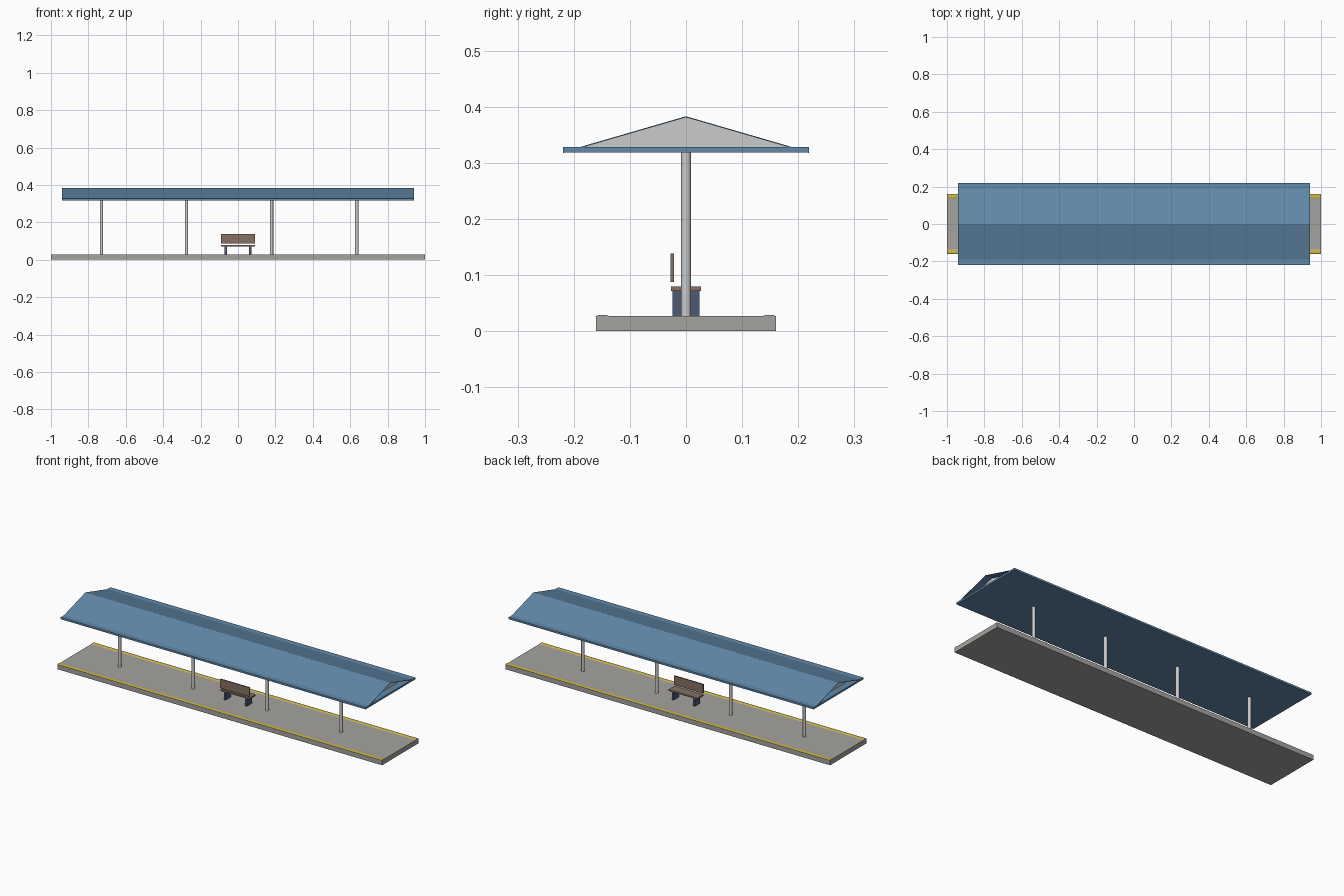
import bpy, bmesh

if "Cube" in bpy.data.objects:
    bpy.data.objects.remove(bpy.data.objects["Cube"])


def material(name, color):
    m = bpy.data.materials.new(name)
    m.diffuse_color = (*color, 1)
    m.use_nodes = True
    m.node_tree.nodes["Principled BSDF"].inputs["Base Color"].default_value = m.diffuse_color
    return m


BLUE = material("roof_blue", (0.12, 0.25, 0.40))
YELLOW = material("edge_yellow", (0.60, 0.48, 0.08))
WOOD = material("bench_wood", (0.24, 0.16, 0.12))
NAVY = material("leg_navy", (0.07, 0.10, 0.17))
GREY = material("concrete_grey", (0.38, 0.37, 0.35))


def finish(name, bm, *mats):
    me = bpy.data.meshes.new(name)
    bm.normal_update()
    bm.to_mesh(me)
    bm.free()
    ob = bpy.data.objects.new(name, me)
    bpy.context.collection.objects.link(ob)
    for m in mats:
        me.materials.append(m)
    return ob


def box(name, lo, hi, mat=None):
    bm = bmesh.new()
    bmesh.ops.create_cube(bm, size=1)
    for v in bm.verts:
        v.co = [(a + b) / 2 + c * (b - a) for a, b, c in zip(lo, hi, v.co)]
    return finish(name, bm, *([mat] if mat else []))


def extrude_x(profile, x0, x1):
    """Closed solid from a (y, z) profile swept along x."""
    bm = bmesh.new()
    face = bm.faces.new([bm.verts.new((x0, y, z)) for y, z in profile])
    ext = bmesh.ops.extrude_face_region(bm, geom=[face], use_keep_orig=True)
    for v in ext["geom"]:
        if isinstance(v, bmesh.types.BMVert):
            v.co.x = x1
    bmesh.ops.recalc_face_normals(bm, faces=bm.faces)
    return bm


# Platform with raised yellow safety edges
half = [(0.137, 0.027), (0.143, 0.029), (0.155, 0.029), (0.16, 0.027), (0.16, 0)]
profile = half + [(-y, z) for y, z in reversed(half)]
bm = extrude_x(profile, -1, 1)
for f in bm.faces:
    c = f.calc_center_median()
    if abs(f.normal.x) < 0.5 and c.z > 0.0275:
        f.material_index = 1
finish("platform", bm, GREY, YELLOW)

# Support posts
for i, x in enumerate((-0.73, -0.275, 0.18, 0.635)):
    bpy.ops.mesh.primitive_cylinder_add(vertices=12, radius=0.009, depth=0.293,
                                        location=(x, 0, 0.1735))
    bpy.context.object.name = f"post_{i + 1}"
    bpy.ops.object.shade_smooth_by_angle()

# Roof: flat ceiling slab, two thin slopes, recessed gable ends
R, W, EAVE, RIDGE = 0.94, 0.219, 0.3195, 0.383
box("roof_slab", (-R, -W, 0.318), (R, W, 0.328), BLUE)
t = 0.002
finish("roof_slopes", extrude_x([(-W, EAVE), (0, RIDGE), (W, EAVE),
                                 (W, EAVE - t), (0, RIDGE - t), (-W, EAVE - t)], -R, R), BLUE)
for side, s in (("left", -1), ("right", 1)):
    a, b = sorted((s * (R - 0.04), s * (R - 0.05)))
    finish(f"{side}_gable", extrude_x([(-W + 0.03, 0.327), (0, RIDGE - 0.001), (W - 0.03, 0.327)], a, b))

# Bench
box("bench_seat", (-0.09, -0.027, 0.072), (0.09, 0.027, 0.080), WOOD)
box("bench_back", (-0.09, -0.028, 0.088), (0.09, -0.021, 0.138), WOOD)
for side, x in (("left", -0.065), ("right", 0.065)):
    box(f"bench_{side}_leg", (x - 0.006, -0.024, 0.026), (x + 0.006, 0.024, 0.072), NAVY)
